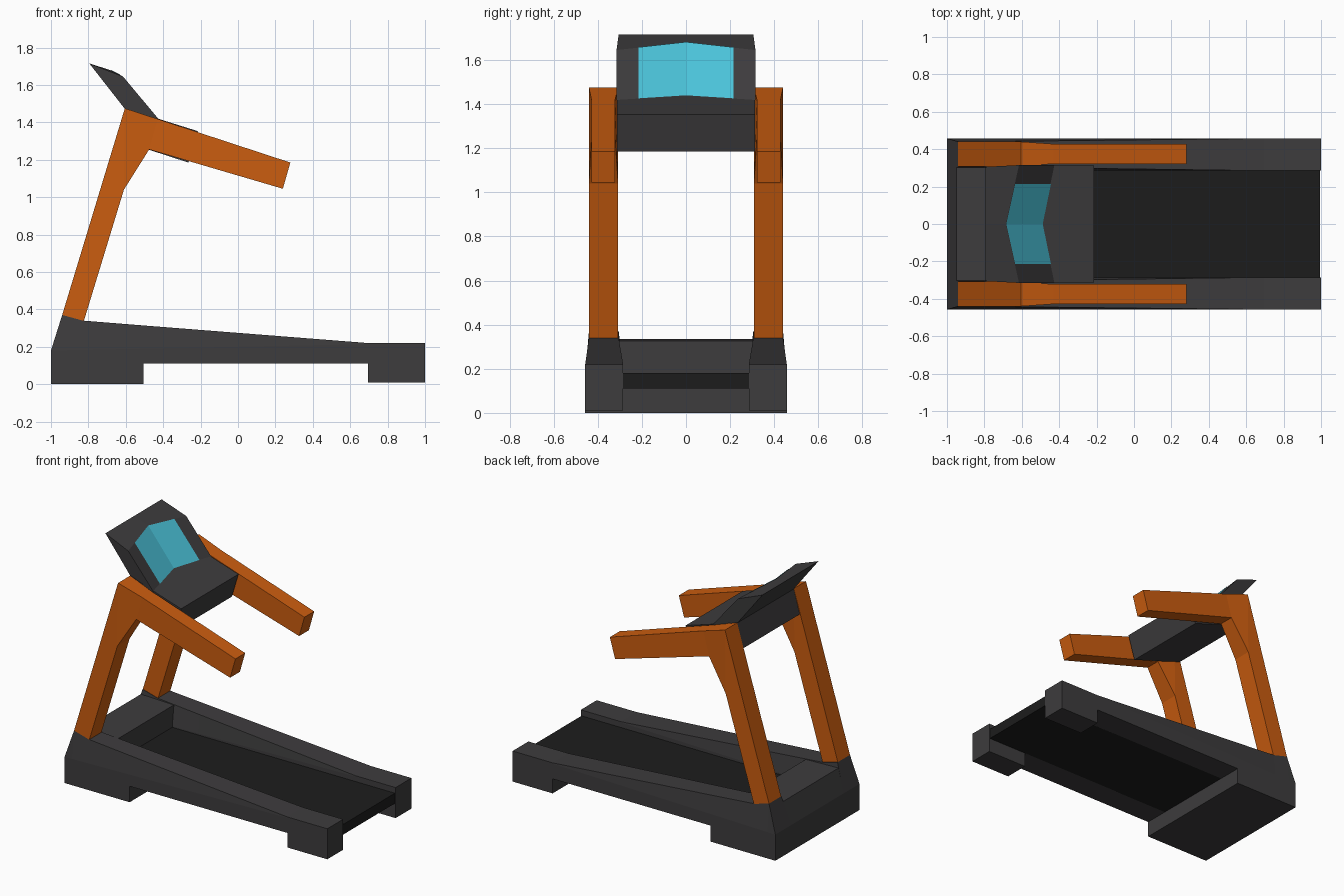
import bpy, bmesh

if "Cube" in bpy.data.objects:
    bpy.data.objects.remove(bpy.data.objects["Cube"])


def material(name, rgb):
    m = bpy.data.materials.new(name)
    m.diffuse_color = (*rgb, 1)
    m.use_nodes = True
    m.node_tree.nodes["Principled BSDF"].inputs["Base Color"].default_value = m.diffuse_color
    return m


GREY = material("dark_grey", (0.047, 0.045, 0.047))
BLACK = material("belt_black", (0.012, 0.012, 0.012))
ORANGE = material("orange", (0.6, 0.11, 0.005))
CYAN = material("screen_cyan", (0.07, 0.55, 0.7))


def loft(name, rings, mat, closed=True, mirror=False):
    """Skin a list of equal-length point rings; closed rings get end caps."""
    bm = bmesh.new()
    vs = [[bm.verts.new(p) for p in ring] for ring in rings]
    n = len(rings[0])
    for a, b in zip(vs, vs[1:]):
        for i in range(n if closed else n - 1):
            j = (i + 1) % n
            bm.faces.new((a[i], a[j], b[j], b[i]))
    if closed:
        bm.faces.new(vs[0][::-1])
        bm.faces.new(vs[-1])
    bmesh.ops.remove_doubles(bm, verts=bm.verts, dist=0.0005)
    bmesh.ops.recalc_face_normals(bm, faces=bm.faces)
    me = bpy.data.meshes.new(name)
    bm.to_mesh(me)
    bm.free()
    me.materials.append(mat)
    ob = bpy.data.objects.new(name, me)
    bpy.context.collection.objects.link(ob)
    if mirror:
        mod = ob.modifiers.new("Mirror", "MIRROR")
        mod.use_axis = (False, True, False)
        mod.use_mirror_merge = False
    return ob


def prism(name, profile, half_width, mat):
    """Extrude an xz profile across the width."""
    return loft(name, [[(x, s * half_width, z) for x, z in profile] for s in (-1, 1)], mat)


# Side rails: sections along x as (x, bottom, crease, top, inner top y, outer top y)
sections = [
    (-1.0, 0, 0.18, 0.18, 0.285, 0.457),
    (-0.94, 0, 0.181, 0.37, 0.305, 0.44),
    (-0.83, 0, 0.183, 0.34, 0.305, 0.44),
    (-0.505, 0, 0.19, 0.314, 0.301, 0.444),
    (-0.505, 0.11, 0.19, 0.314, 0.301, 0.444),
    (0.695, 0.11, 0.214, 0.22, 0.285, 0.457),
    (0.695, 0.01, 0.214, 0.22, 0.285, 0.457),
    (1.0, 0.01, 0.22, 0.22, 0.285, 0.457),
]
loft("side_rail", [[(x, 0.285, b), (x, 0.457, b), (x, 0.457, c),
                    (x, yo, t), (x, yi, t), (x, 0.285, c)]
                   for x, b, c, t, yi, yo in sections], GREY, mirror=True)

# Motor hood with front foot, and running belt
prism("motor_hood", [(-1, 0), (-0.505, 0), (-0.505, 0.11), (-0.7, 0.11),
                     (-0.7, 0.327), (-0.95, 0.335), (-1, 0.18)], 0.302, GREY)
prism("running_belt", [(-0.7, 0.11), (0.995, 0.11), (0.995, 0.18), (-0.7, 0.18)], 0.288, BLACK)

# Posts bending into handrails: upper point, lower point, inner y, outer y
bends = [
    ((-0.94, 0.37), (-0.825, 0.335), 0.308, 0.44),
    ((-0.605, 1.475), (-0.61, 1.04), 0.308, 0.44),
    ((-0.43, 1.418), (-0.475, 1.255), 0.322, 0.428),
    ((0.28, 1.185), (0.24, 1.045), 0.322, 0.428),
]
loft("post_and_handrail", [[(u[0], yi, u[1]), (u[0], yo, u[1]), (l[0], yo, l[1]), (l[0], yi, l[1])]
                           for u, l, yi, yo in bends], ORANGE, mirror=True)

# Console tray between the posts
prism("console_tray", [(-0.605, 1.475), (-0.215, 1.353), (-0.265, 1.185), (-0.65, 1.31)], 0.312, GREY)


# Display panel: front face is a shallow V, deepest at the middle
def front_edge(y, lift=0.0):
    k = abs(y) / 0.315
    return [(-0.49 + 0.065 * k + lift, y, 1.438 - 0.02 * k + lift),
            (-0.685 + 0.07 * k + lift, y, 1.68 - 0.035 * k + lift)]


loft("display_panel", [front_edge(y) + [(-0.795, y * 0.97, 1.715), (-0.605, y * 0.97, 1.472)]
                       for y in (-0.315, 0, 0.315)], GREY)

# Screen lying on the V face
loft("screen", [front_edge(y, 0.002) for y in (-0.215, 0, 0.215)], CYAN, closed=False)
